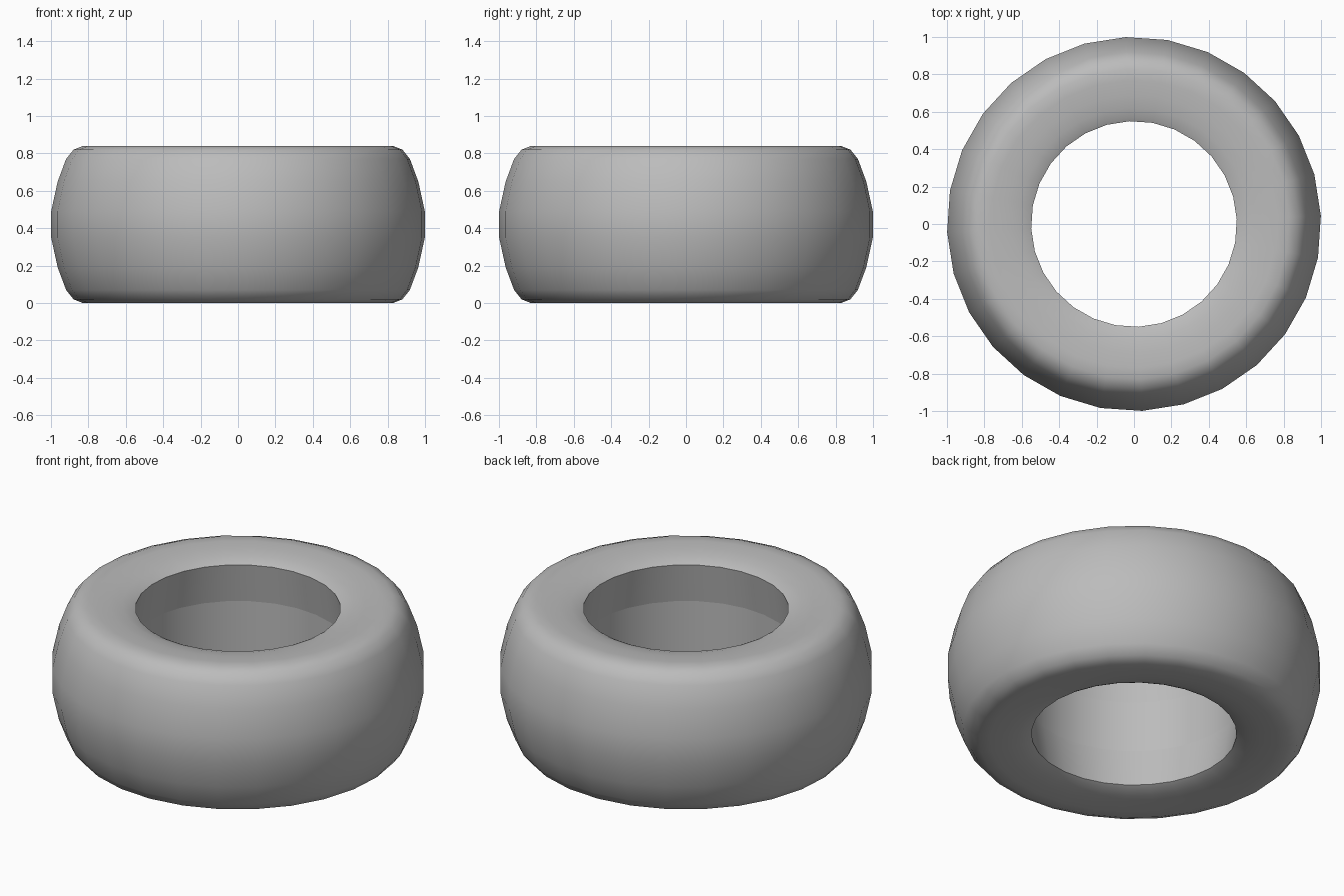
import bpy, bmesh, math

cube = bpy.data.objects.get("Cube")
if cube:
    bpy.data.objects.remove(cube, do_unlink=True)

SEGMENTS = 28
TURN = math.radians(2.5)
HEIGHT = 0.84

# Upper half of the tyre section (radius, height), from tread to inner wall
upper = [(1.0, 0.49), (0.965, 0.65), (0.92, 0.77), (0.88, 0.82), (0.83, 0.84),
         (0.77, 0.84), (0.69, 0.835), (0.62, 0.825), (0.57, 0.81), (0.55, 0.80),
         (0.585, 0.57)]
lower = [(r, HEIGHT - z) for r, z in reversed(upper)]
section = upper + lower
SHARP_RINGS = {9, 10, 11, 12}  # hole rims and inner wall creases

material = bpy.data.materials.new("light grey rubber")
material.use_nodes = True
grey = (0.5, 0.5, 0.5, 1)
material.diffuse_color = grey
shader = next(n for n in material.node_tree.nodes if n.type == "BSDF_PRINCIPLED")
shader.inputs["Base Color"].default_value = grey
shader.inputs["Roughness"].default_value = 0.8

# Sweep the closed section around the vertical axis
bm = bmesh.new()
columns = []
for s in range(SEGMENTS):
    a = TURN + math.tau * s / SEGMENTS
    columns.append([bm.verts.new((r * math.cos(a), r * math.sin(a), z)) for r, z in section])
count = len(section)
for s in range(SEGMENTS):
    here, there = columns[s], columns[(s + 1) % SEGMENTS]
    for i in range(count):
        j = (i + 1) % count
        face = bm.faces.new((here[i], there[i], there[j], here[j]))
        face.smooth = True
for s in range(SEGMENTS):
    for i in SHARP_RINGS:
        edge = bm.edges.get((columns[s][i], columns[(s + 1) % SEGMENTS][i]))
        edge.smooth = False
bmesh.ops.recalc_face_normals(bm, faces=bm.faces)

mesh = bpy.data.meshes.new("tyre")
bm.to_mesh(mesh)
bm.free()
mesh.materials.append(material)
tyre = bpy.data.objects.new("tyre", mesh)
bpy.context.collection.objects.link(tyre)
